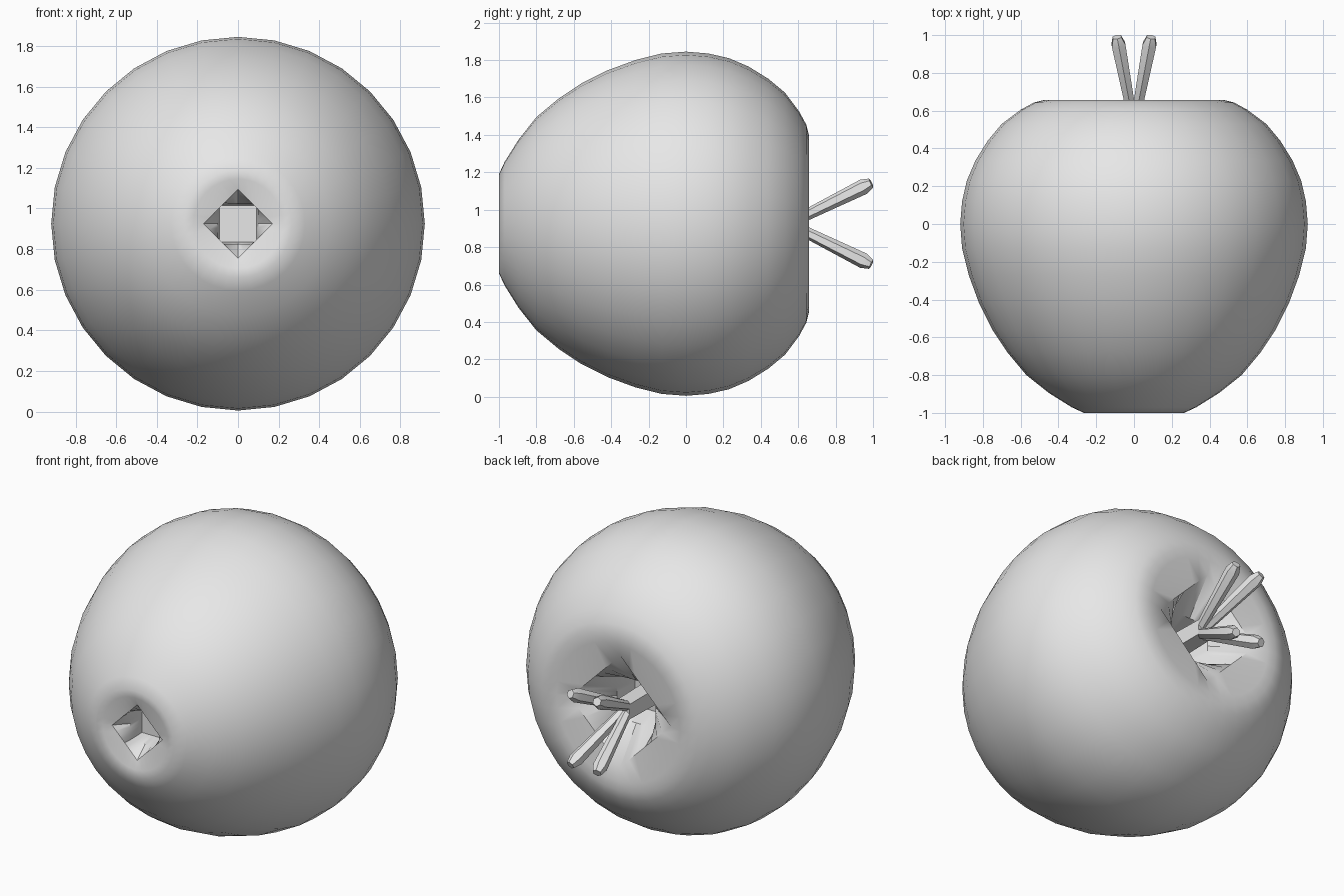
import bpy, bmesh, math
from mathutils import Vector

cube = bpy.data.objects.get("Cube")
if cube:
    bpy.data.objects.remove(cube, do_unlink=True)

grey = bpy.data.materials.new("plain grey")
grey.use_nodes = True
grey.diffuse_color = (0.8, 0.8, 0.8, 1)
grey.node_tree.nodes["Principled BSDF"].inputs["Base Color"].default_value = (0.8, 0.8, 0.8, 1)

CENTRE = 0.925
SEGMENTS = 32


def finish(bm, name, angle):
    bmesh.ops.recalc_face_normals(bm, faces=bm.faces)
    mesh = bpy.data.meshes.new(name)
    bm.to_mesh(mesh)
    bm.free()
    mesh.materials.append(grey)
    obj = bpy.data.objects.new(name, mesh)
    bpy.context.collection.objects.link(obj)
    bpy.ops.object.select_all(action="DESELECT")
    obj.select_set(True)
    bpy.context.view_layer.objects.active = obj
    bpy.ops.object.shade_smooth_by_angle(angle=math.radians(angle))
    return obj


def outline(shape, a):
    """Radius multiplier for a round, diamond or square ring."""
    c, s = abs(math.cos(a)), abs(math.sin(a))
    return {"round": 1, "diamond": 1 / (c + s), "square": 1 / max(c, s)}[shape]


# Fruit body: rings along y, from the front pit over the skin into the stem pit
rings = [(0.09, -0.80, "square"), (0.10, -0.90, "square"), (0.17, -0.975, "diamond"),
         (0.22, -0.995, "round")]
skin = [(0.265, -1.0), (0.33, -0.97), (0.45, -0.895), (0.57, -0.80), (0.67, -0.68),
        (0.75, -0.56), (0.82, -0.42), (0.875, -0.27), (0.91, -0.13), (0.92, 0.0),
        (0.91, 0.12), (0.885, 0.23), (0.84, 0.335), (0.775, 0.44), (0.70, 0.53),
        (0.60, 0.605), (0.53, 0.643), (0.475, 0.657)]
rings += [(r, y, "round") for r, y in skin]
rings += [(0.42, 0.655, "round"), (0.34, 0.635, "diamond"),
          (0.13, 0.48, "square"), (0.10, 0.35, "square")]

bm = bmesh.new()
loops = []
for radius, y, shape in rings:
    loop = []
    for i in range(SEGMENTS):
        a = 2 * math.pi * i / SEGMENTS
        r = radius * outline(shape, a)
        loop.append(bm.verts.new((r * math.cos(a), y, CENTRE + r * math.sin(a))))
    loops.append(loop)
for lower, upper in zip(loops, loops[1:]):
    for i in range(SEGMENTS):
        j = (i + 1) % SEGMENTS
        bm.faces.new((lower[i], lower[j], upper[j], upper[i]))
bm.faces.new(loops[0])
bm.faces.new(loops[-1])
finish(bm, "fruit_body", 35)


def rod(name, start, end, stations, sides):
    """Tapered rod with capped ends; stations are (fraction, radius)."""
    start, end = Vector(start), Vector(end)
    turn = (end - start).to_track_quat("Z", "Y")
    bm = bmesh.new()
    rows = []
    for t, r in stations:
        mid = start.lerp(end, t)
        rows.append([bm.verts.new(mid + turn @ Vector((
            r * math.cos(2 * math.pi * (i + 0.5) / sides),
            r * math.sin(2 * math.pi * (i + 0.5) / sides), 0))) for i in range(sides)])
    for a, b in zip(rows, rows[1:]):
        for i in range(sides):
            j = (i + 1) % sides
            bm.faces.new((a[i], a[j], b[j], b[i]))
    bm.faces.new(rows[0])
    bm.faces.new(rows[-1])
    finish(bm, name, 30)


# Stem core rising from the pit, then four splayed prongs
rod("stem_core", (0, 0.34, CENTRE), (0, 0.61, CENTRE), [(0, 0.07), (1, 0.065)], 4)
for side, sx in (("left", 1), ("right", -1)):
    for level, sz in (("upper", 1), ("lower", -1)):
        rod(f"{level}_{side}_prong",
            (0.012 * sx, 0.58, CENTRE + 0.015 * sz),
            (0.09 * sx, 0.99, CENTRE + 0.218 * sz),
            [(0, 0.028), (0.9, 0.042), (1, 0.026)], 6)
